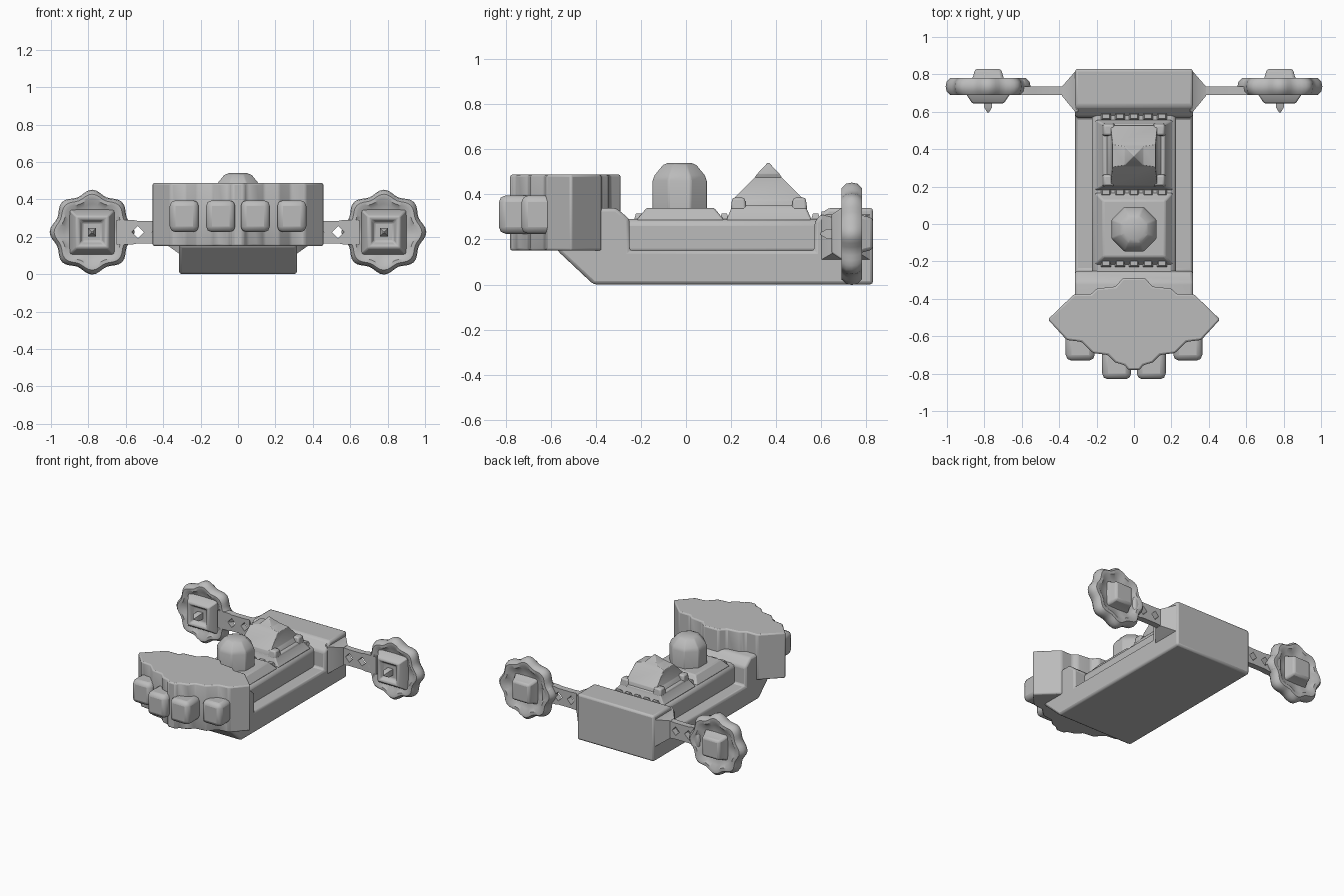
import bpy, bmesh, math
from mathutils import Vector

cube = bpy.data.objects.get("Cube")
if cube:
    bpy.data.objects.remove(cube, do_unlink=True)

grey = bpy.data.materials.new("hull_grey")
grey.use_nodes = True
grey.diffuse_color = (0.5, 0.5, 0.5, 1)
grey.node_tree.nodes["Principled BSDF"].inputs["Base Color"].default_value = (0.5, 0.5, 0.5, 1)


def finish(name, bm, bevel=0.0, mirror=False):
    bmesh.ops.recalc_face_normals(bm, faces=bm.faces)
    me = bpy.data.meshes.new(name)
    bm.to_mesh(me)
    bm.free()
    me.materials.append(grey)
    ob = bpy.data.objects.new(name, me)
    bpy.context.collection.objects.link(ob)
    bpy.ops.object.select_all(action='DESELECT')
    ob.select_set(True)
    bpy.context.view_layer.objects.active = ob
    bpy.ops.object.shade_smooth_by_angle(angle=math.radians(40))
    if mirror:
        ob.modifiers.new("mirror", 'MIRROR').use_mirror_merge = False
    if bevel:
        m = ob.modifiers.new("bevel", 'BEVEL')
        m.width, m.segments, m.limit_method = bevel, 2, 'ANGLE'
    return ob


def loft(name, rings, bevel=0.0, mirror=False):
    """Skin a stack of equal-length rings and cap both ends."""
    bm = bmesh.new()
    vs = [[bm.verts.new(p) for p in r] for r in rings]
    n = len(rings[0])
    for a, b in zip(vs, vs[1:]):
        for i in range(n):
            j = (i + 1) % n
            bm.faces.new((a[i], a[j], b[j], b[i]))
    bm.faces.new(vs[0])
    bm.faces.new(vs[-1])
    return finish(name, bm, bevel, mirror)


def prism(name, pts, axis, lo, hi, bevel=0.0, mirror=False):
    place = {'x': lambda p, t: (t, p[0], p[1]),
             'y': lambda p, t: (p[0], t, p[1]),
             'z': lambda p, t: (p[0], p[1], t)}[axis]
    return loft(name, [[place(p, t) for p in pts] for t in (lo, hi)], bevel, mirror)


def rect(x0, x1, y0, y1):
    return [(x0, y0), (x1, y0), (x1, y1), (x0, y1)]


def box(name, x0, x1, y0, y1, z0, z1, bevel=0.0, mirror=False):
    return prism(name, rect(x0, x1, y0, y1), 'z', z0, z1, bevel, mirror)


def stack(name, layers, cx, cy, bevel=0.0):
    """Rectangular layers (half width, half depth, z)."""
    return loft(name, [[(x, y, z) for x, y in rect(cx - w, cx + w, cy - d, cy + d)]
                       for w, d, z in layers], bevel)


# Hull: full-width keel with raised stern and neck
prism("hull", [(-.57, .15), (-.41, 0), (.83, 0), (.83, .34), (.63, .34), (.57, .28),
               (.57, .15), (-.25, .15), (-.25, .29), (-.31, .34), (-.57, .34)],
      'x', -.315, .315, .015)
box("deck", -.225, .225, -.3, .62, .13, .29, .03)

# Turret pedestals and the rows of studs between them
stack("dome_pedestal", [(.21, .195, .285), (.165, .15, .34)], 0, -.025, .008)
stack("pyramid_pedestal", [(.21, .19, .285), (.17, .17, .33), (.165, .165, .35)], 0, .368, .008)
for row, y in enumerate((-.21, .17, .575)):
    for i in range(5):
        x = (i - 2) * .075
        stack(f"deck_stud_{row}_{i}", [(.03, .022, .28), (.018, .012, .315)], x, y)

# Domed turret
loft("dome_turret", [[(r * math.cos((k + .5) * math.pi / 4), -.028 + r * math.sin((k + .5) * math.pi / 4), z)
                      for k in range(8)]
                     for r, z in ((.13, .33), (.13, .46), (.12, .485), (.08, .53), (.055, .54))], .006)

# Pyramid turret with flared corners
stack("pyramid_turret", [(.16, .165, .33), (.125, .16, .375), (.115, .06, .475), (.05, .05, .49), (.003, .003, .54)],
      0, .365, .008)
for i, (sx, sy) in enumerate(((1, 1), (1, -1), (-1, 1), (-1, -1))):
    stack(f"corner_fin_{i}", [(.035, .035, .33), (.028, .028, .385)], sx * .135, .368 + sy * .135, .01)

# Bridge: stepped fan outline
half = [(.06, -.29), (.1, -.335), (.2, -.345), (.23, -.375), (.32, -.375), (.46, -.51), (.36, -.62),
        (.28, -.63), (.22, -.69), (.14, -.7), (.1, -.74), (.05, -.755), (.03, -.78)]
outline = half + [(-x, y) for x, y in reversed(half)]
prism("bridge", outline, 'z', .15, .488, .01)

# Forward gun blocks
box("inner_gun_block", .015, .17, -.83, -.65, .225, .395, .03, True)
box("outer_gun_block", .21, .365, -.73, -.55, .225, .395, .03, True)

# Outrigger arms: flared root and truss of two notched rails
loft("arm_root", [[(x, y, z) for y, z in rect(y0, y1, z0, z1)]
                  for x, y0, y1, z0, z1 in ((.3, .6, .815, .1, .325), (.315, .6, .815, .11, .31),
                                            (.385, .685, .735, .16, .29))], 0, True)
rail = [(.36, .225), (.4, .225), (.43, .258), (.46, .225), (.502, .225), (.535, .258), (.568, .225),
        (.65, .225), (.65, .29), (.56, .29), (.535, .285), (.43, .285), (.36, .29)]
prism("upper_arm_rail", rail, 'y', .69, .735, 0, True)
prism("lower_arm_rail", [(x, .45 - z) for x, z in rail], 'y', .69, .735, 0, True)
box("arm_tip", .575, .65, .69, .775, .165, .285, .02, True)

# Pods: eight-lobed dished discs
CX, CZ, N = .78, .225, 64


def lobed(y, s):
    ring = []
    for k in range(N):
        a = 2 * math.pi * k / N
        r = s * (.214 + .013 * math.cos(8 * a) * s)
        ring.append((CX + r * math.cos(a), y, CZ + r * math.sin(a)))
    return ring


loft("pod_disc", [lobed(y, s) for y, s in (
    (.715, .4), (.71, .68), (.69, .8), (.69, .9), (.71, .98), (.735, 1), (.76, .98),
    (.78, .9), (.78, .78), (.76, .66), (.755, .4))], 0, True)


def square(y, h):
    return [(CX + x, y, CZ + z) for x, z in rect(-h, h, -h, h)]


# Square hub collar with a recessed face, pin and rear cap
loft("hub_collar", [square(y, h) for y, h in (
    (.73, .125), (.69, .115), (.645, .085), (.645, .07), (.675, .05))], .008, True)
loft("hub_pin", [square(y, h) for y, h in (
    (.7, .022), (.625, .022), (.595, .004))], 0, True)
loft("hub_cap", [square(y, h) for y, h in (
    (.74, .1), (.79, .08), (.83, .07))], .015, True)
